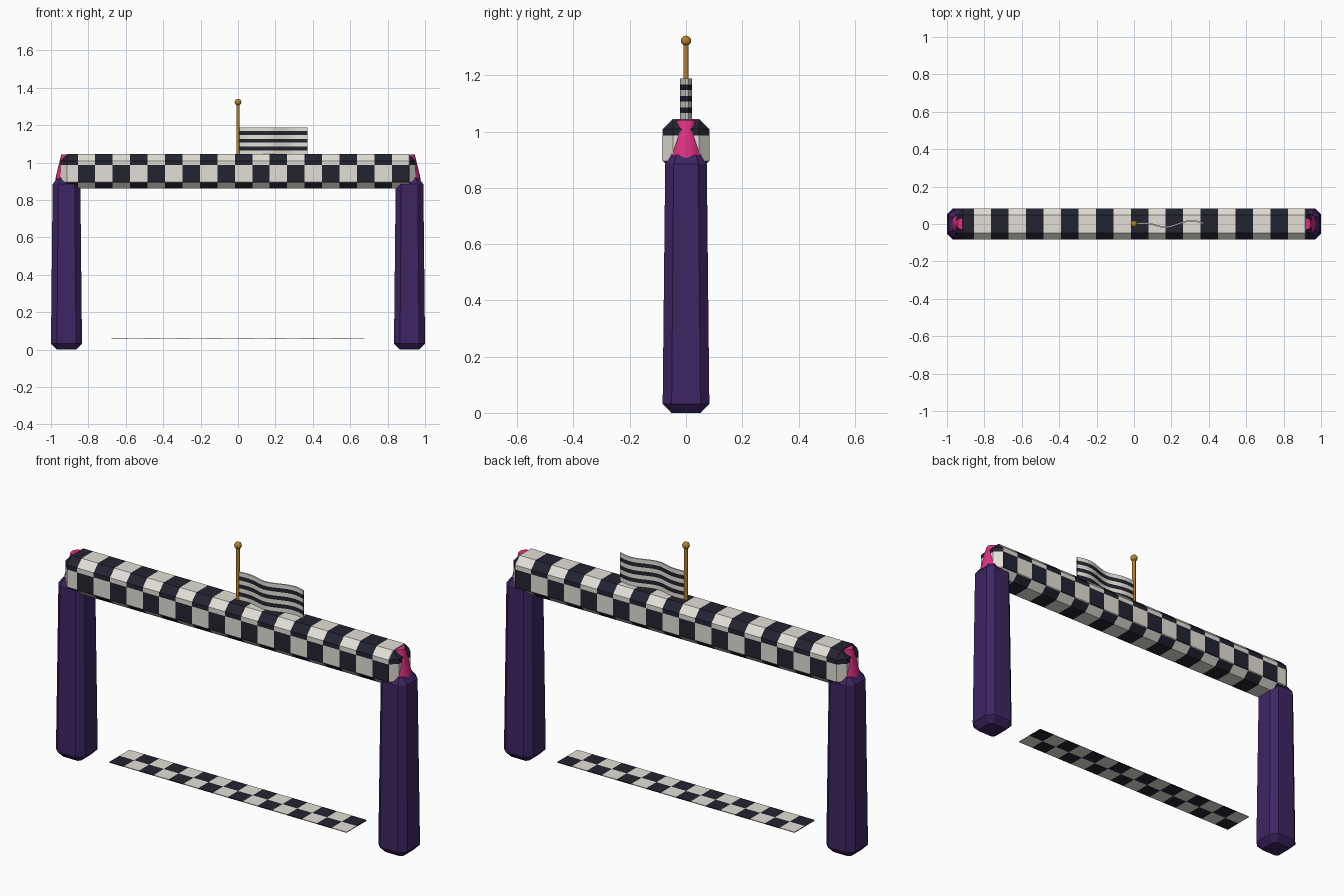
import bpy, bmesh, math
from mathutils import Vector

if "Cube" in bpy.data.objects:
    bpy.data.objects.remove(bpy.data.objects["Cube"])


def material(name, rgb):
    m = bpy.data.materials.new(name)
    m.diffuse_color = (*rgb, 1)
    m.use_nodes = True
    m.node_tree.nodes["Principled BSDF"].inputs["Base Color"].default_value = m.diffuse_color
    return m


PURPLE = material("deep purple", (0.046, 0.018, 0.125))
PINK = material("hot pink", (0.74, 0.03, 0.22))
WHITE = material("warm white", (0.76, 0.74, 0.67))
NAVY = material("dark navy", (0.016, 0.017, 0.03))
GOLD = material("gold", (0.47, 0.22, 0.025))


def finish(name, bm, mats, smooth=None):
    bmesh.ops.recalc_face_normals(bm, faces=bm.faces)
    me = bpy.data.meshes.new(name)
    bm.to_mesh(me)
    bm.free()
    ob = bpy.data.objects.new(name, me)
    bpy.context.collection.objects.link(ob)
    for m in mats:
        me.materials.append(m)
    if smooth:
        bpy.ops.object.select_all(action='DESELECT')
        ob.select_set(True)
        bpy.context.view_layer.objects.active = ob
        bpy.ops.object.shade_smooth_by_angle(angle=math.radians(smooth))
    return ob


def loft(bm, rings):
    """Skin a list of equal-length rings and close both ends."""
    vs = [[bm.verts.new(p) for p in r] for r in rings]
    n = len(vs[0])
    for a, b in zip(vs, vs[1:]):
        for i in range(n):
            bm.faces.new((a[i], a[(i + 1) % n], b[(i + 1) % n], b[i]))
    bm.faces.new(vs[0][::-1])
    bm.faces.new(vs[-1])


def octagon(cx, half, cut, z):
    f = half - cut
    pts = [(half, -f), (half, f), (f, half), (-f, half),
           (-half, f), (-half, -f), (-f, -half), (f, -half)]
    return [(cx + x, y, z) for x, y in pts]


def circle(cx, r, z, n):
    return [(cx + r * math.cos(math.tau * i / n), r * math.sin(math.tau * i / n), z)
            for i in range(n)]


def box(bm, lo, hi):
    r = bmesh.ops.create_cube(bm, size=1)
    for v in r["verts"]:
        v.co = Vector(lo[i] + (v.co[i] + 0.5) * (hi[i] - lo[i]) for i in range(3))


def slice_at(bm, axis, value):
    co, no = [0, 0, 0], [0, 0, 0]
    co[axis], no[axis] = value, 1
    bmesh.ops.bisect_plane(bm, geom=bm.verts[:] + bm.edges[:] + bm.faces[:],
                           plane_co=co, plane_no=no, dist=1e-5)


# Pillars and the tapered caps on them
for side, sx in (("left", -1), ("right", 1)):
    bm = bmesh.new()
    cx = sx * 0.917
    loft(bm, [octagon(cx, h, c, z) for h, c, z in
              ((0.052, 0.012, 0), (0.083, 0.032, 0.032),
               (0.074, 0.030, 0.885), (0.05, 0.014, 0.917))])
    finish(side + "_pillar", bm, [PURPLE])

    bm = bmesh.new()
    cx = sx * 0.912
    loft(bm, [circle(cx, r, z, 12) for r, z in
              ((0.064, 0.90), (0.062, 0.925), (0.04, 1.015), (0.033, 1.042))])
    finish(side + "_cap", bm, [PINK], 35)

# Chequered crossbeam, chamfered then cut into cells
CELL, X0 = 0.0933, -0.95
ROWS = (0.893, 0.986)
bm = bmesh.new()
box(bm, (-0.95, -0.083, 0.86), (0.95, 0.083, 1.045))
bmesh.ops.bevel(bm, geom=bm.edges[:], offset=0.036, segments=1,
                affect='EDGES', profile=0.5)
for k in range(1, 21):
    slice_at(bm, 0, X0 + k * CELL)
for z in ROWS:
    slice_at(bm, 2, z)
for f in bm.faces:
    c = f.calc_center_median()
    row = sum(c.z > z for z in ROWS)
    f.material_index = (math.floor((c.x - X0) / CELL) + row) % 2
finish("crossbeam", bm, [NAVY, WHITE])

# Finish line strip, 16 x 2 cells
bm = bmesh.new()
W = 1.35 / 16
box(bm, (-0.675, -0.082, 0.056), (0.675, 0.082, 0.06))
for k in range(1, 16):
    slice_at(bm, 0, -0.675 + k * W)
slice_at(bm, 1, 0)
for f in bm.faces:
    c = f.calc_center_median()
    f.material_index = (math.floor((c.x + 0.675) / W - 1e-4) + (c.y > 0)) % 2
finish("finish_line", bm, [NAVY, WHITE])

# Flag pole with ball finial
bm = bmesh.new()
loft(bm, [circle(0, 0.009, z, 12) for z in (1.03, 1.315)])
finish("flag_pole", bm, [GOLD], 40)
bm = bmesh.new()
bmesh.ops.create_uvsphere(bm, u_segments=12, v_segments=8, radius=0.018)
bmesh.ops.translate(bm, vec=(0, 0, 1.323), verts=bm.verts)
finish("pole_ball", bm, [GOLD], 40)

# Waving flag with seven stripes
bm = bmesh.new()
box(bm, (0.005, -0.004, 1.045), (0.372, 0.004, 1.188))
STRIPE = 0.143 / 7
for k in range(1, 24):
    slice_at(bm, 0, 0.005 + k * 0.367 / 24)
for k in range(1, 7):
    slice_at(bm, 2, 1.045 + k * STRIPE)
for f in bm.faces:
    z = f.calc_center_median().z
    f.material_index = min(6, max(0, math.floor((z - 1.045) / STRIPE))) % 2
for v in bm.verts:
    x = v.co.x
    v.co.y -= 0.017 * min(1, x / 0.15) * math.sin(math.tau * (x - 0.09) / 0.29)
finish("flag", bm, [WHITE, NAVY], 40)
